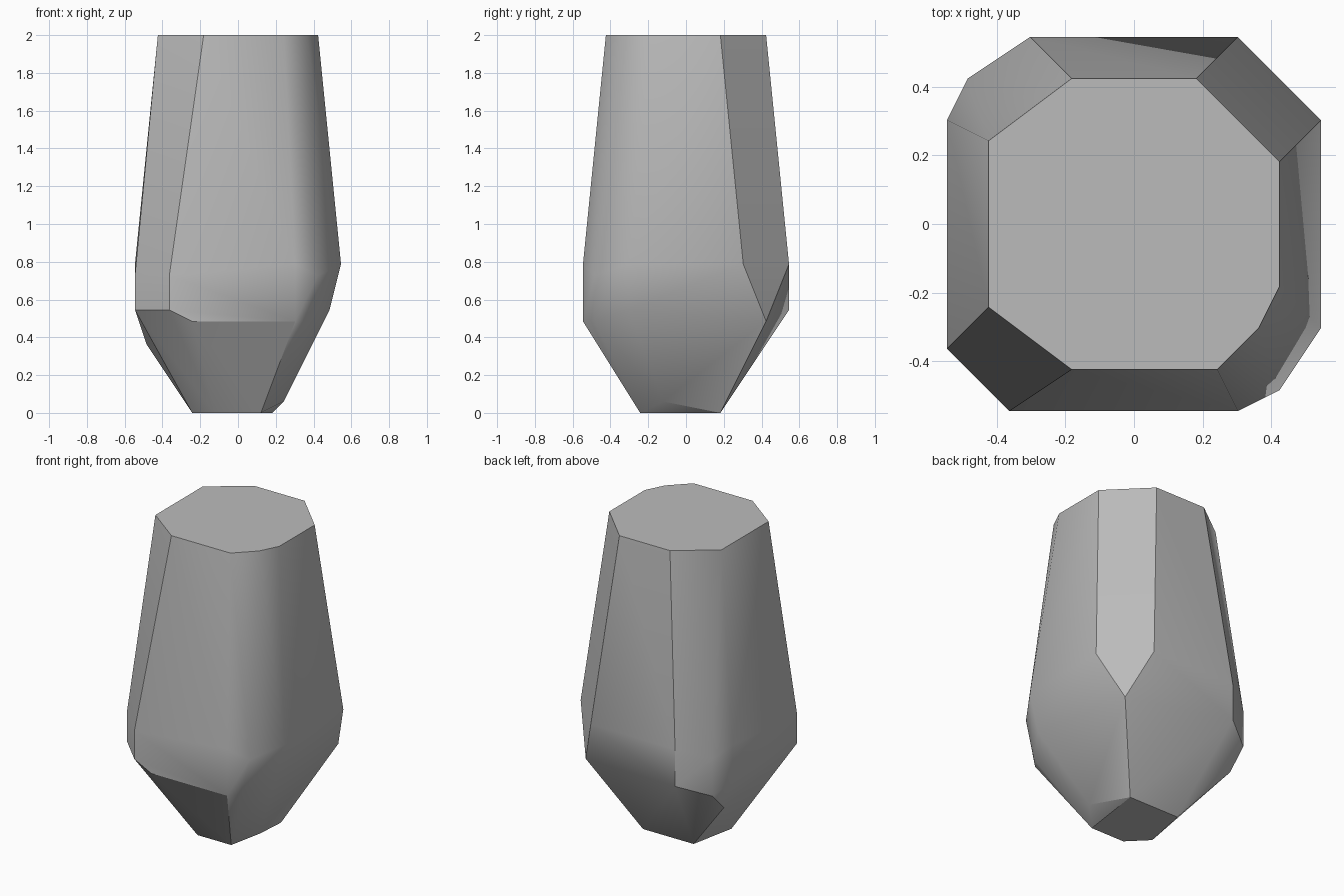
import bpy
import bmesh
from math import radians
from mathutils import Vector

cube = bpy.data.objects.get("Cube")
if cube:
    bpy.data.objects.remove(cube, do_unlink=True)

# Stone material
stone = bpy.data.materials.new("stone_grey")
stone.use_nodes = True
colour = (0.5, 0.5, 0.5, 1)
stone.diffuse_color = colour
stone.node_tree.nodes["Principled BSDF"].inputs["Base Color"].default_value = colour

# The stone is chipped on a regular grid, so corners are whole grid steps
STEP = 2 / 33

top_rim = [(x, y, 33) for x, y in (
    (-3, 7), (3, 7), (7, 3), (7, -3), (6, -5), (4, -7), (-3, -7), (-7, -4), (-7, 4))]
waist = [(-5, 9, 13), (5, 9, 13), (9, 5, 13), (9, -5, 13), (7, -8, 12), (5, -9, 13),
         (-6, -9, 12), (-9, -6, 12), (-9, 5, 13), (-8, 7, 12)]
shoulder = [(-5, 9, 9), (7, 7, 8), (8, -5, 9), (6, -8, 8), (5, -9, 8), (-4, -9, 8),
            (-6, -9, 9), (-9, -6, 9), (-9, 5, 9), (-8, 5, 6), (-8, 7, 8)]
foot = [(3, 3, 0), (4, -2, 1), (2, -4, 0), (-2, -4, 0), (-4, -2, 0), (-3, 3, 0)]

# Wrap the rings in one faceted convex shell
bm = bmesh.new()
for corner in top_rim + waist + shoulder + foot:
    bm.verts.new(Vector(corner) * STEP)
hull = bmesh.ops.convex_hull(bm, input=bm.verts[:])
loose = [v for v in bm.verts if not v.link_faces]
bmesh.ops.delete(bm, geom=loose, context="VERTS")
bmesh.ops.dissolve_limit(bm, angle_limit=radians(0.5), verts=bm.verts[:], edges=bm.edges[:])
bmesh.ops.recalc_face_normals(bm, faces=bm.faces[:])

mesh = bpy.data.meshes.new("rock_pillar")
bm.to_mesh(mesh)
bm.free()
mesh.materials.append(stone)
rock = bpy.data.objects.new("rock_pillar", mesh)
bpy.context.collection.objects.link(rock)

# Soften shallow facets, keep strong chips crisp
bpy.ops.object.select_all(action="DESELECT")
rock.select_set(True)
bpy.context.view_layer.objects.active = rock
bpy.ops.object.shade_smooth_by_angle(angle=radians(30))
